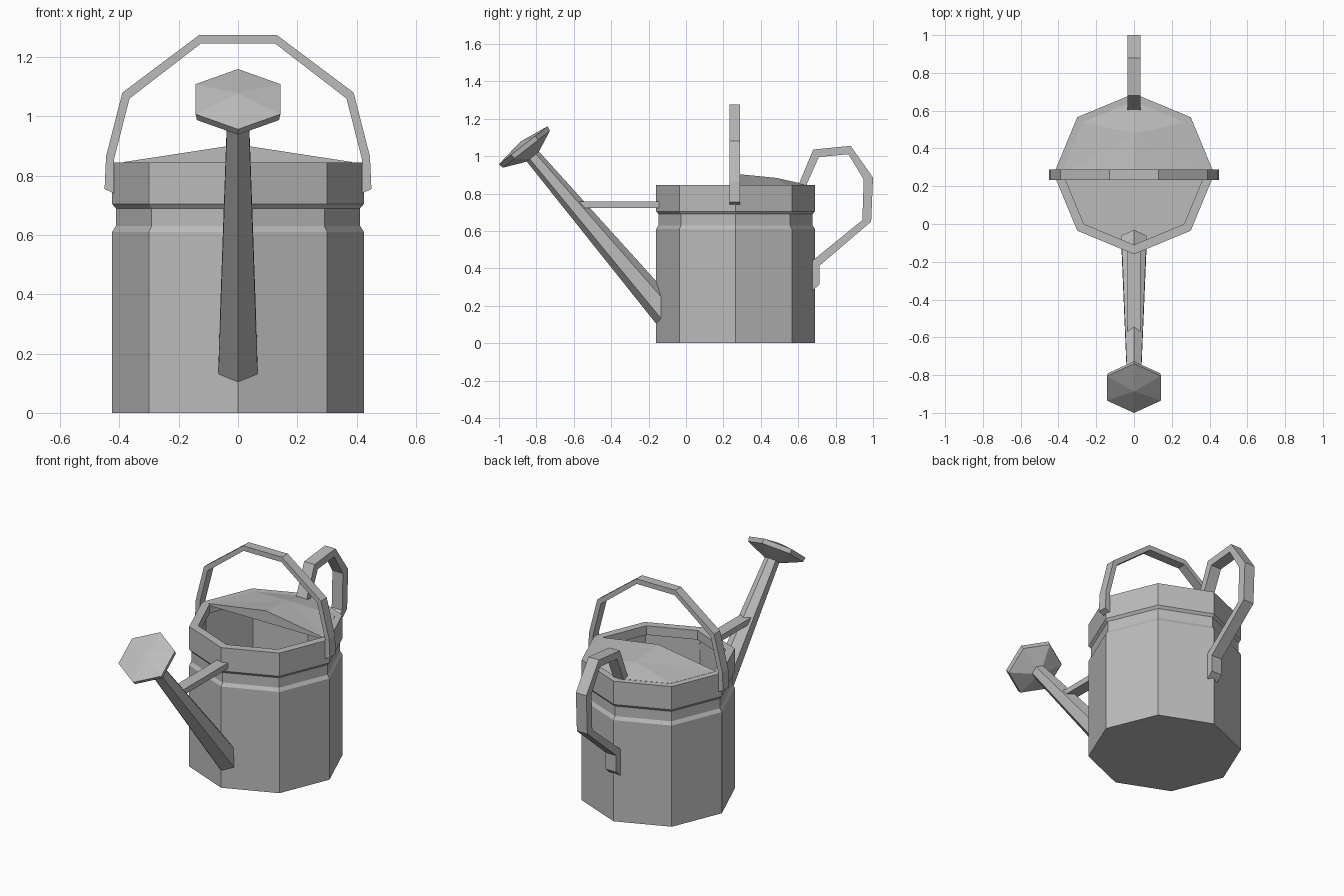
import bpy, bmesh, math
from mathutils import Vector

if "Cube" in bpy.data.objects:
    bpy.data.objects.remove(bpy.data.objects["Cube"])

metal = bpy.data.materials.new("grey metal")
metal.use_nodes = True
grey = (0.5, 0.5, 0.5, 1)
metal.diffuse_color = grey
for node in metal.node_tree.nodes:
    if node.type == 'BSDF_PRINCIPLED':
        node.inputs["Base Color"].default_value = grey


def finish(name, bm):
    bmesh.ops.remove_doubles(bm, verts=bm.verts, dist=0.0005)
    bmesh.ops.recalc_face_normals(bm, faces=bm.faces)
    mesh = bpy.data.meshes.new(name)
    bm.to_mesh(mesh)
    bm.free()
    mesh.materials.append(metal)
    obj = bpy.data.objects.new(name, mesh)
    bpy.context.collection.objects.link(obj)
    return obj


def turned(name, origin, axis, sides, profile):
    """Faceted solid along an axis; profile holds (distance, radius) pairs."""
    bm = bmesh.new()
    axis = Vector(axis).normalized()
    side = Vector((1, 0, 0))
    up = axis.cross(side)
    rings = []
    for dist, radius in profile:
        ring = []
        for i in range(sides):
            a = math.tau * i / sides
            offset = (up * math.cos(a) + side * math.sin(a)) * radius
            ring.append(bm.verts.new(Vector(origin) + axis * dist + offset))
        rings.append(ring)
    for low, high in zip(rings, rings[1:]):
        for i in range(sides):
            j = (i + 1) % sides
            bm.faces.new((low[i], low[j], high[j], high[i]))
    for ring, (_, radius) in ((rings[0], profile[0]), (rings[-1], profile[-1])):
        if radius > 0:
            bm.faces.new(ring)
    return finish(name, bm)


def band(name, outer, inner, place, half):
    """Bent flat bar between two outlines, extruded to both sides."""
    bm = bmesh.new()
    loops = []
    for (a, b), (c, d) in zip(outer, inner):
        corners = ((a, b, -half), (a, b, half), (c, d, half), (c, d, -half))
        loops.append([bm.verts.new(place(*p)) for p in corners])
    for one, two in zip(loops, loops[1:]):
        for i in range(4):
            j = (i + 1) % 4
            bm.faces.new((one[i], one[j], two[j], two[i]))
    bm.faces.new(loops[0])
    bm.faces.new(loops[-1])
    return finish(name, bm)


def mirrored(points):
    return points + [(-x, z) for x, z in reversed(points)]


CENTRE_Y = 0.265
TOP = 0.845

# Octagonal can with a groove, a thick rim lip and a hollow inside
turned("can_body", (0, CENTRE_Y, 0), (0, 0, 1), 8, [
    (0, 0.425), (0.61, 0.425), (0.63, 0.412), (0.69, 0.412), (0.705, 0.425),
    (TOP, 0.425), (TOP, 0.375), (0.79, 0.375), (0.79, 0.4), (0.02, 0.4)])

# Half lid, raised in the middle, over the back of the opening
bm = bmesh.new()
edge = []
for i in range(5):
    a = math.pi * i / 4
    edge.append((0.385 * math.cos(a), CENTRE_Y + 0.385 * math.sin(a)))
rim = [bm.verts.new((x, y, TOP + 0.001)) for x, y in edge]
base = [bm.verts.new((x, y, TOP - 0.01)) for x, y in edge]
peak = bm.verts.new((0, CENTRE_Y, 0.905))
ridge = bm.verts.new((0, 0.48, 0.884))
for face in ((rim[0], rim[1], ridge), (rim[0], ridge, peak), (rim[1], rim[2], ridge),
             (rim[2], rim[3], ridge), (rim[3], rim[4], ridge), (rim[4], peak, ridge),
             (rim[0], peak, rim[4], base[4], base[0]), base):
    bm.faces.new(face)
for i in range(4):
    bm.faces.new((rim[i], rim[i + 1], base[i + 1], base[i]))
finish("half_lid", bm)

# Carrying handle arched over the opening
band("carrying_handle",
     mirrored([(0.45, 0.755), (0.445, 0.865), (0.39, 1.08), (0.13, 1.275)]),
     mirrored([(0.418, 0.74), (0.418, 0.855), (0.366, 1.06), (0.126, 1.245)]),
     lambda x, z, w: (x, CENTRE_Y - 0.004 + w, z), 0.028)

# Pouring handle at the back
band("back_handle",
     [(0.595, 0.83), (0.68, 1.035), (0.88, 1.055), (1.0, 0.885),
      (0.99, 0.65), (0.715, 0.415), (0.715, 0.315)],
     [(0.637, 0.83), (0.71, 0.995), (0.868, 1.01), (0.95, 0.875),
      (0.943, 0.658), (0.675, 0.44), (0.675, 0.28)],
     lambda y, z, w: (w, y, z), 0.035)

# Tapered spout and its sprinkler head
start = Vector((0, -0.09, 0.14))
head = Vector((0, -0.87, 1.058))
direction = head - start
length = direction.length
turned("spout", start, direction, 6, [(0, 0.077), (length - 0.07, 0.042)])
turned("sprinkler_head", head, (0, -0.615, 0.788), 6,
       [(-0.08, 0.04), (-0.027, 0.16), (0, 0.165), (0.025, 0)])

# Brace between the can and the spout
band("spout_brace", [(-0.575, 0.757), (-0.13, 0.757)], [(-0.575, 0.723), (-0.13, 0.723)],
     lambda y, z, w: (w, y, z), 0.035)
